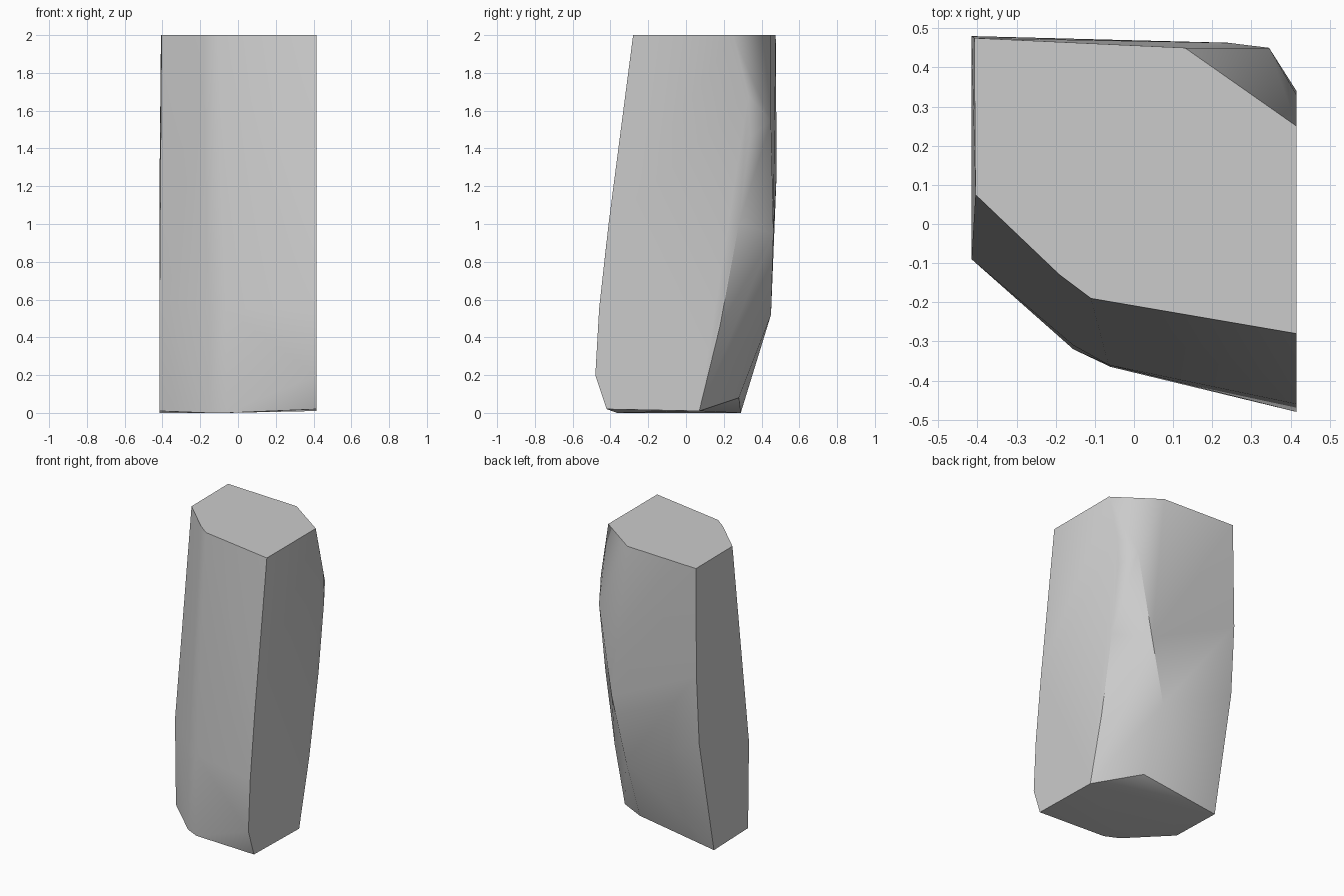
import bpy
import bmesh
import math

# Remove the default cube
cube = bpy.data.objects.get("Cube")
if cube:
    bpy.data.objects.remove(cube, do_unlink=True)

# Plain grey stone
stone = bpy.data.materials.new("grey_stone")
stone.use_nodes = True
grey = (0.6, 0.6, 0.6, 1)
stone.diffuse_color = grey
stone.node_tree.nodes["Principled BSDF"].inputs["Base Color"].default_value = grey

SIDE = 0.415  # half width, both sides are cut flat

# Flat left face, as (y, z) corners
left_face = [(-0.28, 2), (-0.41, 1), (-0.46, 0.55), (-0.48, 0.2), (-0.42, 0.02),
             (0.07, 0.01), (0.18, 0.46), (0.28, 1), (0.34, 1.46), (0.33, 1.68), (0.25, 2)]
# Flat right face, as (y, z) corners
right_face = [(-0.09, 0.6), (-0.08, 0.01), (0.29, 0), (0.45, 0.79), (0.48, 1.27)]
# Corners of the front, back, top and base between the two flat faces
front_ridge = [(-0.19, -0.13, 2), (-0.11, -0.19, 2), (-0.155, -0.31, 0.55),
               (-0.065, -0.36, 0.55), (-0.155, -0.32, 0), (-0.06, -0.365, 0)]
back_ridge = [(0.13, 0.45, 2), (0.345, 0.45, 1.545), (0.24, 0.463, 0.95),
              (0.14, 0.45, 0.52), (0.155, 0.28, 0.08)]
top_corners = [(-0.405, 0.075, 2), (-0.408, 0.475, 2)]

corners = [(SIDE, y, z) for y, z in left_face]
corners += [(-SIDE, y, z) for y, z in right_face]
corners += front_ridge + back_ridge + top_corners

# Wrap the corners into one faceted block
bm = bmesh.new()
for c in corners:
    bm.verts.new(c)
hull = bmesh.ops.convex_hull(bm, input=bm.verts)
loose = [v for v in bm.verts if not v.link_faces]
bmesh.ops.delete(bm, geom=loose, context='VERTS')
bmesh.ops.dissolve_limit(bm, angle_limit=math.radians(1), verts=bm.verts, edges=bm.edges)
bmesh.ops.recalc_face_normals(bm, faces=bm.faces)

mesh = bpy.data.meshes.new("stone_pillar")
bm.to_mesh(mesh)
bm.free()
mesh.materials.append(stone)
pillar = bpy.data.objects.new("stone_pillar", mesh)
bpy.context.scene.collection.objects.link(pillar)

# Soft facets with crisp main edges
bpy.ops.object.select_all(action='DESELECT')
pillar.select_set(True)
bpy.context.view_layer.objects.active = pillar
bpy.ops.object.shade_smooth_by_angle(angle=math.radians(40))
